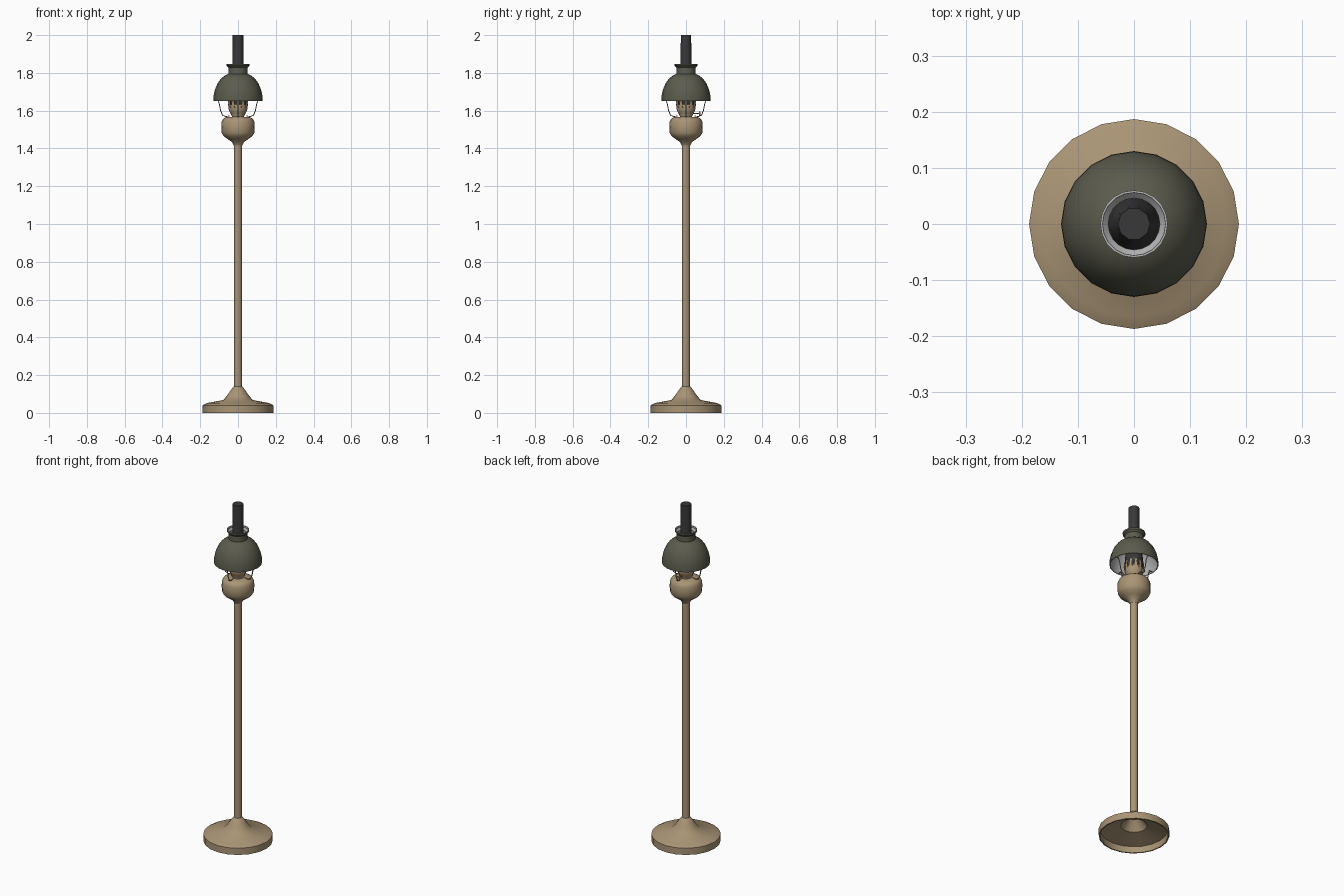
import bpy, bmesh, math
from mathutils import Vector

if "Cube" in bpy.data.objects:
    bpy.data.objects.remove(bpy.data.objects["Cube"])


def material(name, rgb):
    m = bpy.data.materials.new(name)
    m.diffuse_color = (*rgb, 1)
    m.use_nodes = True
    m.node_tree.nodes["Principled BSDF"].inputs["Base Color"].default_value = m.diffuse_color
    return m


BRASS = material("aged_brass", (0.40, 0.30, 0.18))
OLIVE = material("dark_olive", (0.105, 0.105, 0.075))
GLASS = material("smoky_black", (0.04, 0.04, 0.042))
LINING = material("pale_grey_lining", (0.45, 0.45, 0.45))


def finish(bm, name, mats, angle=40):
    me = bpy.data.meshes.new(name)
    bm.to_mesh(me)
    bm.free()
    ob = bpy.data.objects.new(name, me)
    bpy.context.collection.objects.link(ob)
    for m in mats:
        me.materials.append(m)
    bpy.ops.object.select_all(action='DESELECT')
    bpy.context.view_layer.objects.active = ob
    ob.select_set(True)
    bpy.ops.object.shade_smooth_by_angle(angle=math.radians(angle))
    return ob


def lathe(name, profile, mats, sides=20, inner_from=None):
    """Spin (radius, z) points listed bottom to top on the outside.
    Bands from index inner_from onwards use the second material."""
    bm = bmesh.new()
    rings = []
    for r, z in profile:
        if r < 1e-5:
            rings.append([bm.verts.new((0, 0, z))] * sides)
        else:
            rings.append([bm.verts.new((r * math.cos(2 * math.pi * i / sides),
                                        r * math.sin(2 * math.pi * i / sides), z))
                          for i in range(sides)])
    for k in range(len(rings) - 1):
        a, b = rings[k], rings[k + 1]
        for i in range(sides):
            j = (i + 1) % sides
            vs = list(dict.fromkeys((a[i], a[j], b[j], b[i])))
            f = bm.faces.new(vs)
            if inner_from is not None and k >= inner_from:
                f.material_index = 1
    return finish(bm, name, mats)


def rod(name, points, radius, mat, sides=6):
    cu = bpy.data.curves.new(name, 'CURVE')
    cu.dimensions = '3D'
    cu.bevel_depth = radius
    cu.bevel_resolution = 1
    cu.use_fill_caps = True
    sp = cu.splines.new('POLY')
    sp.points.add(len(points) - 1)
    for p, co in zip(sp.points, points):
        p.co = (*co, 1)
    cu.materials.append(mat)
    ob = bpy.data.objects.new(name, cu)
    bpy.context.collection.objects.link(ob)
    return ob


# Hollow foot, with its underside
lathe("base", [(0.02, 0.125), (0.035, 0.11), (0.07, 0.062), (0.178, 0.036), (0.18, 0.0),
               (0.187, 0.0), (0.187, 0.040), (0.165, 0.052), (0.078, 0.068), (0.058, 0.092),
               (0.04, 0.118), (0.027, 0.136), (0.018, 0.142)], [BRASS])

# Pole
lathe("pole", [(0, 0.11), (0.021, 0.11), (0.021, 1.43), (0, 1.43)], [BRASS], 12)

# Oil reservoir
lathe("reservoir", [(0, 1.415), (0.022, 1.415), (0.03, 1.432), (0.052, 1.448), (0.076, 1.465),
                    (0.086, 1.482), (0.088, 1.51), (0.087, 1.54), (0.08, 1.555),
                    (0.066, 1.565), (0.03, 1.568), (0, 1.568)], [BRASS])

# Burner with a crown of prongs
lathe("burner", [(0, 1.56), (0.032, 1.56), (0.033, 1.572), (0.042, 1.59), (0.049, 1.605),
                 (0.049, 1.625), (0.045, 1.632), (0, 1.632)], [BRASS], 16)
bm = bmesh.new()
for i in range(12):
    a = 2 * math.pi * i / 12
    out = Vector((math.cos(a), math.sin(a), 0))
    side = Vector((-out.y, out.x, 0))
    path = [(0.048, 1.615, 0.009), (0.052, 1.64, 0.008), (0.049, 1.665, 0.006)]
    rows = [[bm.verts.new(out * (r + d) + side * w * s + Vector((0, 0, z)))
             for d, s in ((0, -1), (0.002, -1), (0.002, 1), (0, 1))] for r, z, w in path]
    for lo, hi in zip(rows, rows[1:]):
        for k in range(4):
            n = (k + 1) % 4
            bm.faces.new((lo[k], lo[n], hi[n], hi[k]))
    bm.faces.new(rows[-1])
bmesh.ops.recalc_face_normals(bm, faces=bm.faces)
finish(bm, "burner_prongs", [BRASS])

# Wick knob pointing to the back
rod("knob_stem", [(0, 0.03, 1.585), (0, 0.076, 1.585)], 0.003, BRASS)
rod("wick_knob", [(0, 0.070, 1.585), (0, 0.077, 1.585)], 0.012, BRASS)

# Chimney
lathe("chimney", [(0, 1.63), (0.042, 1.63), (0.047, 1.66), (0.048, 1.69), (0.043, 1.73),
                  (0.034, 1.77), (0.030, 1.81), (0.029, 2.0), (0, 2.0)], [GLASS], 10)

# Shade: outer dome, neck and lip, then pale lining back down
outer = [(0.130, 1.652), (0.129, 1.68), (0.122, 1.712), (0.108, 1.745), (0.088, 1.772),
         (0.066, 1.788), (0.051, 1.795), (0.050, 1.828), (0.060, 1.838), (0.060, 1.848)]
inner = [(r - 0.004, z - (0.003 if 0 < i < 7 else 0)) for i, (r, z) in enumerate(outer)]
lathe("shade", outer + inner[::-1] + outer[:1], [OLIVE, LINING], 20, len(outer) - 1)

# Four wire supports and their ring under the shade
for i in range(4):
    a = math.pi / 2 * i
    prof = [(0.045, 1.572), (0.066, 1.569), (0.082, 1.576), (0.092, 1.60),
            (0.100, 1.64), (0.108, 1.657), (0.128, 1.657)]
    rod(f"shade_wire_{i + 1}", [(r * math.cos(a), r * math.sin(a), z) for r, z in prof],
        0.0028, BRASS)
